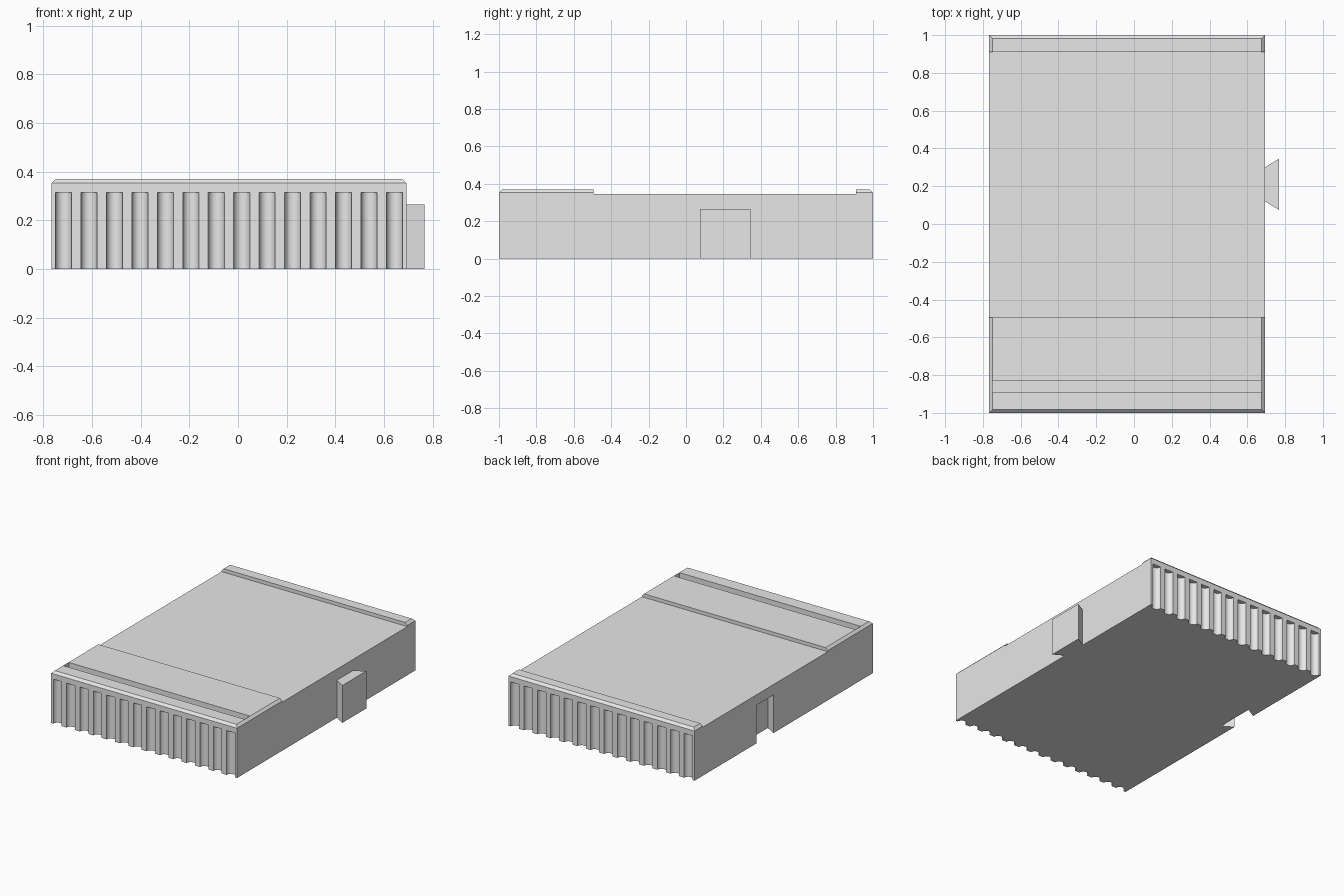
import bpy, bmesh, math

cube = bpy.data.objects.get("Cube")
if cube:
    bpy.data.objects.remove(cube, do_unlink=True)

grey = bpy.data.materials.new("light_grey")
grey.use_nodes = True
grey.diffuse_color = (0.8, 0.8, 0.8, 1)
grey.node_tree.nodes["Principled BSDF"].inputs["Base Color"].default_value = (0.8, 0.8, 0.8, 1)

LEFT, RIGHT = 0.693, -0.767          # side walls of the block
MID = (LEFT + RIGHT) / 2
HEIGHT = 0.37


def prism(bm, outline, z0, z1):
    """Extrude an (x, y) outline from z0 up to z1."""
    face = bm.faces.new([bm.verts.new((x, y, z0)) for x, y in outline])
    moved = bmesh.ops.extrude_face_region(bm, geom=[face])["geom"]
    for v in moved:
        if isinstance(v, bmesh.types.BMVert):
            v.co.z = z1


def box(bm, x0, x1, y0, y1, z0, z1):
    prism(bm, [(x0, y0), (x1, y0), (x1, y1), (x0, y1)], z0, z1)


def dovetail(x, depth, gap=0.0):
    """Outline that is narrow at x and widens outward along +x."""
    y, narrow, wide = 0.21, 0.09 + gap, 0.135 + gap
    return [(x, y - narrow), (x + depth, y - wide), (x + depth, y + wide), (x, y + narrow)]


def finish(bm, name):
    bmesh.ops.recalc_face_normals(bm, faces=bm.faces)
    mesh = bpy.data.meshes.new(name)
    bm.to_mesh(mesh)
    bm.free()
    mesh.materials.append(grey)
    obj = bpy.data.objects.new(name, mesh)
    bpy.context.collection.objects.link(obj)
    return obj


# Block with chamfered top rim
bm = bmesh.new()
box(bm, RIGHT, LEFT, -1, 1, 0, HEIGHT)
rim = [e for e in bm.edges if all(v.co.z > 0.3 for v in e.verts)]
bmesh.ops.bevel(bm, geom=rim, offset=0.017, segments=1, affect="EDGES")
block = finish(bm, "block")

# Cutters: top recess, narrow slot, side socket, end flutes
bm = bmesh.new()
box(bm, RIGHT - 0.1, LEFT + 0.1, -0.495, 0.91, 0.345, 0.5)
box(bm, -0.748, 0.674, -0.89, -0.83, 0.33, 0.5)
prism(bm, dovetail(RIGHT, 0.075, 0.005), -0.1, 0.27)
box(bm, RIGHT - 0.1, RIGHT + 0.0005, 0.115, 0.305, -0.1, 0.27)
for end in (-1, 1):
    for i in range(14):
        cx, r = MID + (i - 6.5) * 0.1047, 0.033
        ring = [math.tau * k / 32 for k in range(32)]
        prism(bm, [(cx + r * math.cos(a), end + r * math.sin(a)) for a in ring], -0.1, 0.315)
cutter = finish(bm, "cutter")
cutter.hide_render = True

cut = block.modifiers.new("cuts", "BOOLEAN")
cut.operation, cut.solver, cut.object = "DIFFERENCE", "EXACT", cutter
cut.use_self = True
bpy.ops.object.select_all(action="DESELECT")
bpy.context.view_layer.objects.active = block
block.select_set(True)
bpy.ops.object.modifier_apply(modifier="cuts")
bpy.data.objects.remove(cutter, do_unlink=True)
bpy.ops.object.shade_smooth_by_angle(angle=math.radians(30))

# Dovetail tab on the left side
bm = bmesh.new()
prism(bm, dovetail(LEFT, 0.074), 0, 0.266)
finish(bm, "side_tab")
